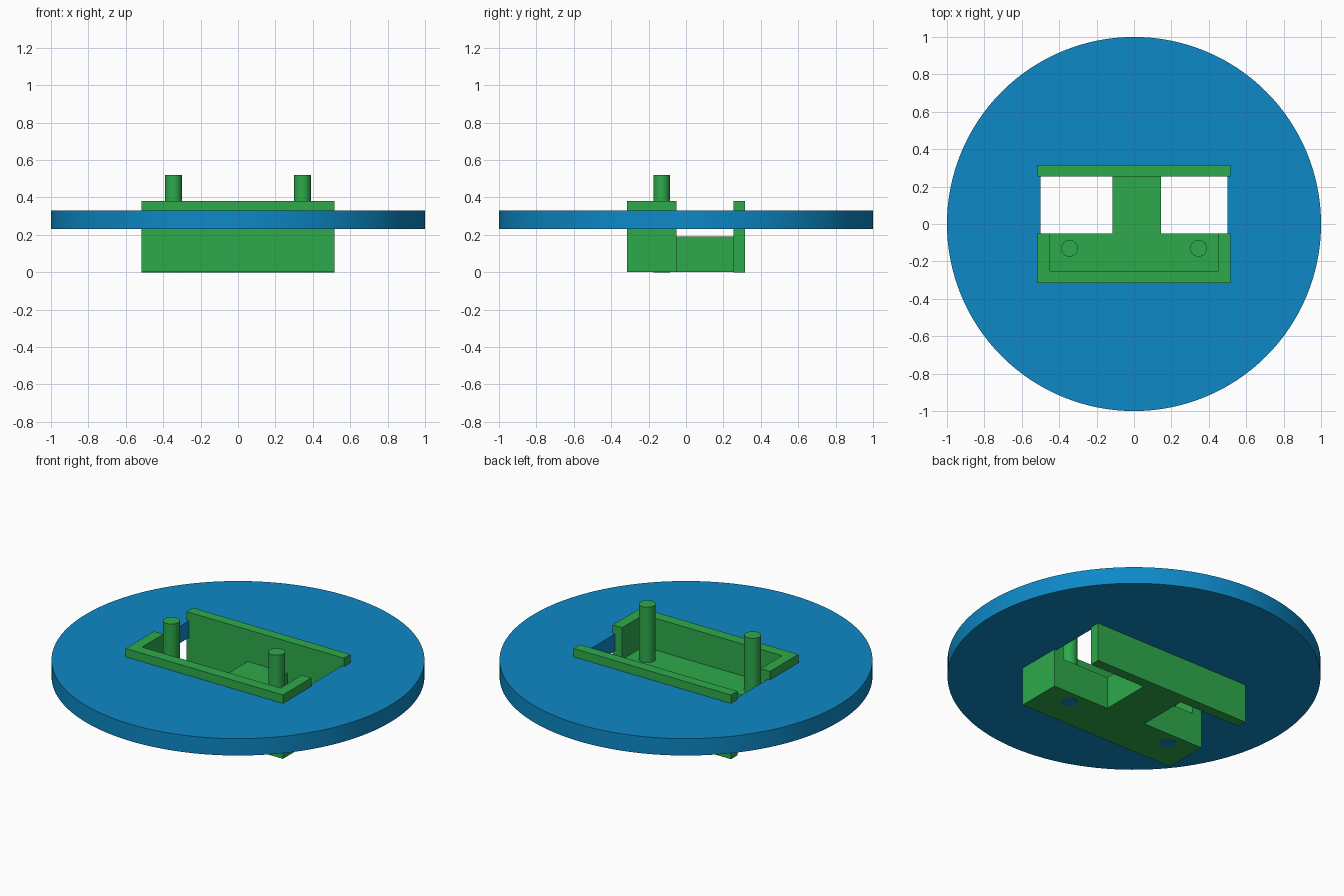
import bpy, bmesh, math

if "Cube" in bpy.data.objects:
    bpy.data.objects.remove(bpy.data.objects["Cube"])


def make_material(name, rgb):
    m = bpy.data.materials.new(name)
    m.diffuse_color = (*rgb, 1)
    m.use_nodes = True
    m.node_tree.nodes["Principled BSDF"].inputs["Base Color"].default_value = m.diffuse_color
    return m


blue = make_material("disc blue", (0.004, 0.25, 0.57))
green = make_material("bracket green", (0.027, 0.40, 0.07))


def extrude_profile(name, points, z0, z1, mats):
    """Solid prism from a counter-clockwise outline."""
    bm = bmesh.new()
    base = bm.faces.new([bm.verts.new((x, y, z0)) for x, y in points])
    top = bmesh.ops.extrude_face_region(bm, geom=[base])["geom"]
    bmesh.ops.translate(bm, vec=(0, 0, z1 - z0),
                        verts=[v for v in top if isinstance(v, bmesh.types.BMVert)])
    bmesh.ops.recalc_face_normals(bm, faces=bm.faces)
    mesh = bpy.data.meshes.new(name)
    bm.to_mesh(mesh)
    bm.free()
    ob = bpy.data.objects.new(name, mesh)
    bpy.context.collection.objects.link(ob)
    for m in mats:
        mesh.materials.append(m)
    return ob


def rect(x0, x1, y0, y1):
    return [(x0, y0), (x1, y0), (x1, y1), (x0, y1)]


def circle(cx, cy, r, n):
    return [(cx + r * math.cos(2 * math.pi * i / n),
             cy + r * math.sin(2 * math.pi * i / n)) for i in range(n)]


def activate(ob):
    bpy.ops.object.select_all(action='DESELECT')
    ob.select_set(True)
    bpy.context.view_layer.objects.active = ob


# Round disc with a rectangular opening
disc = extrude_profile("disc", circle(0, 0, 1.0, 128), 0.23, 0.33, [blue])
cutter = extrude_profile("opening_cutter", rect(-0.5, 0.5, -0.3, 0.3), 0.1, 0.5, [blue])
cutter.hide_render = True
cut = disc.modifiers.new("opening", 'BOOLEAN')
cut.operation = 'DIFFERENCE'
cut.solver = 'EXACT'
cut.object = cutter
activate(disc)
bpy.ops.object.modifier_apply(modifier=cut.name)
bpy.data.objects.remove(cutter)
bpy.ops.object.shade_smooth_by_angle(angle=math.radians(30))

# T-shaped floor: front slab plus the bridge to the rear wall
W, F, B = 0.515, -0.315, -0.05
extrude_profile("bracket_floor",
                [(-W, F), (W, F), (W, B), (0.145, B), (0.145, 0.257),
                 (-0.115, 0.257), (-0.115, B), (-W, B)], 0.002, 0.192, [green])

# U-shaped rim around the front tray
extrude_profile("tray_rim",
                [(-W, F), (W, F), (W, B), (0.453, B), (0.453, -0.25),
                 (-0.453, -0.25), (-0.453, B), (-W, B)], 0.192, 0.38, [green])

# Rear wall
extrude_profile("rear_wall", rect(-W, W, 0.255, 0.315), 0.0, 0.38, [green])

# Two pegs through the floor, with blue lower ends
for side, x in (("left", -0.345), ("right", 0.345)):
    peg = extrude_profile(side + "_peg", circle(x, -0.13, 0.045, 32),
                          0.0, 0.52, [green, blue])
    for p in peg.data.polygons:
        p.material_index = 1 if p.normal.z < -0.5 else 0
    activate(peg)
    bpy.ops.object.shade_smooth_by_angle(angle=math.radians(30))
